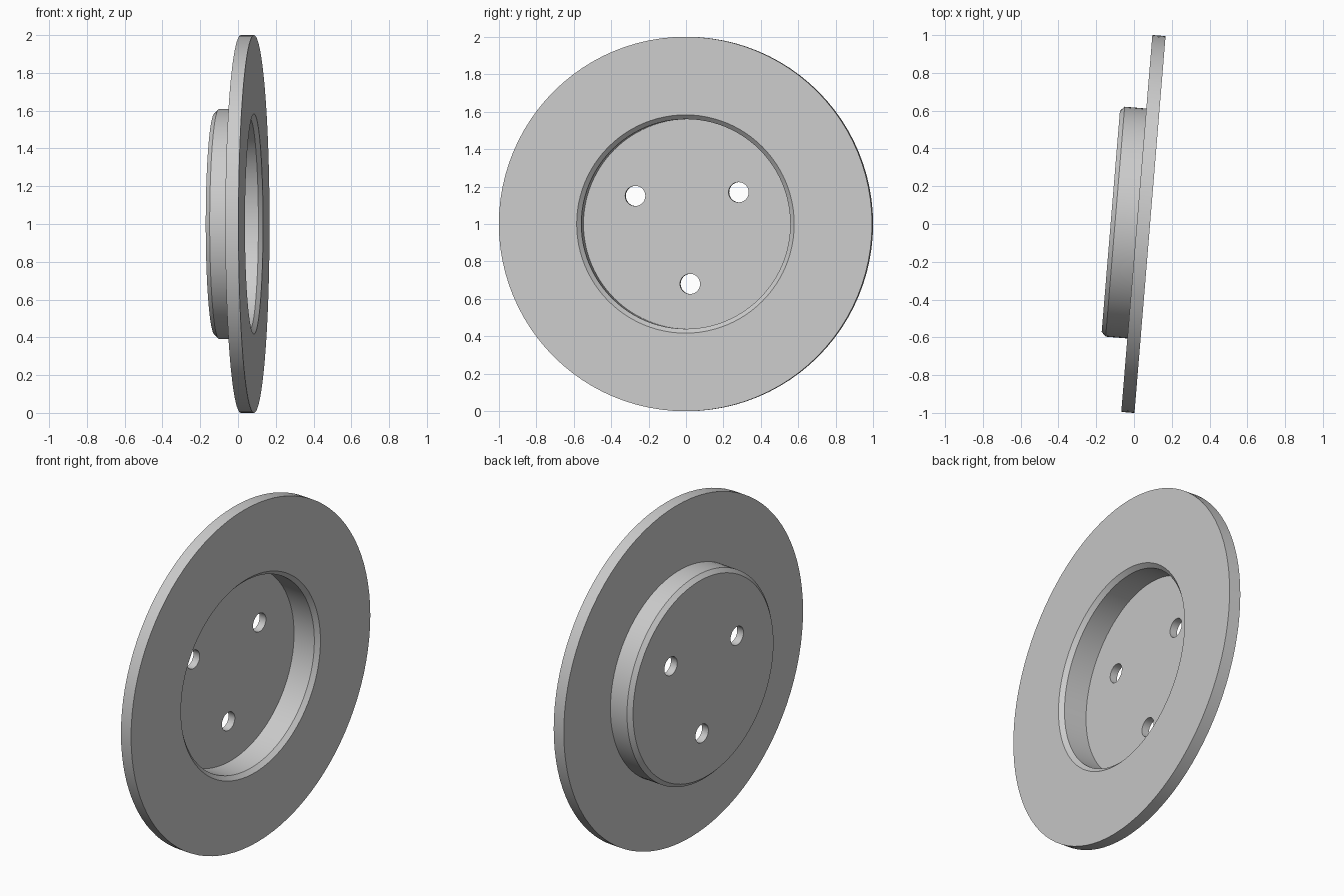
import bpy, bmesh
from math import radians, sin, cos, pi
from mathutils import Matrix

cube = bpy.data.objects.get("Cube")
if cube:
    bpy.data.objects.remove(cube, do_unlink=True)

SEGMENTS = 96
TILT = radians(4.72)

# Local axes: x across the disc, y up, z along the disc's axle
axle = (cos(TILT), -sin(TILT), 0)
across = (sin(TILT), cos(TILT), 0)
frame = Matrix((across, (0, 0, 1), axle)).transposed().to_4x4()
frame.translation = (0, 0.004, 1)

steel = bpy.data.materials.new("grey_steel")
steel.use_nodes = True
colour = (0.6, 0.6, 0.6, 1)
steel.diffuse_color = colour
steel.node_tree.nodes["Principled BSDF"].inputs["Base Color"].default_value = colour


def turned(name, profile, segments, centre=(0, 0)):
    """Solid of revolution from (radius, height) points, with flat end caps."""
    bm = bmesh.new()
    rings = []
    for r, h in profile:
        rings.append([bm.verts.new((centre[0] + r * cos(2 * pi * i / segments),
                                    centre[1] + r * sin(2 * pi * i / segments), h))
                      for i in range(segments)])
    for a, b in zip(rings, rings[1:]):
        for i in range(segments):
            j = (i + 1) % segments
            bm.faces.new((a[i], a[j], b[j], b[i]))
    bm.faces.new(rings[0])
    bm.faces.new(rings[-1])
    bmesh.ops.recalc_face_normals(bm, faces=bm.faces[:])
    mesh = bpy.data.meshes.new(name)
    bm.to_mesh(mesh)
    bm.free()
    mesh.materials.append(steel)
    obj = bpy.data.objects.new(name, mesh)
    bpy.context.collection.objects.link(obj)
    obj.matrix_world = frame
    return obj


# Disc with raised hat: hat face, hat wall, ring, chamfered recess, recess floor
disc = turned("brake_disc", [
    (0.587, -0.123), (0.61, -0.1), (0.61, 0.015),
    (1.0, 0.015), (1.0, 0.085),
    (0.583, 0.085), (0.56, 0.062), (0.56, -0.079)], SEGMENTS)

# Three bolt holes through the hat
bpy.context.view_layer.objects.active = disc
disc.select_set(True)
for k in range(3):
    angle = radians(32 + 120 * k)
    cutter = turned("bolt_hole_cutter", [(0.054, -0.2), (0.054, 0)], 32,
                    (0.32 * cos(angle), 0.32 * sin(angle)))
    cutter.hide_render = True
    mod = disc.modifiers.new("bolt_hole", "BOOLEAN")
    mod.operation = "DIFFERENCE"
    mod.solver = "EXACT"
    mod.object = cutter
    bpy.ops.object.modifier_apply(modifier=mod.name)
    bpy.data.objects.remove(cutter, do_unlink=True)

bpy.ops.object.shade_smooth_by_angle(angle=radians(30))
